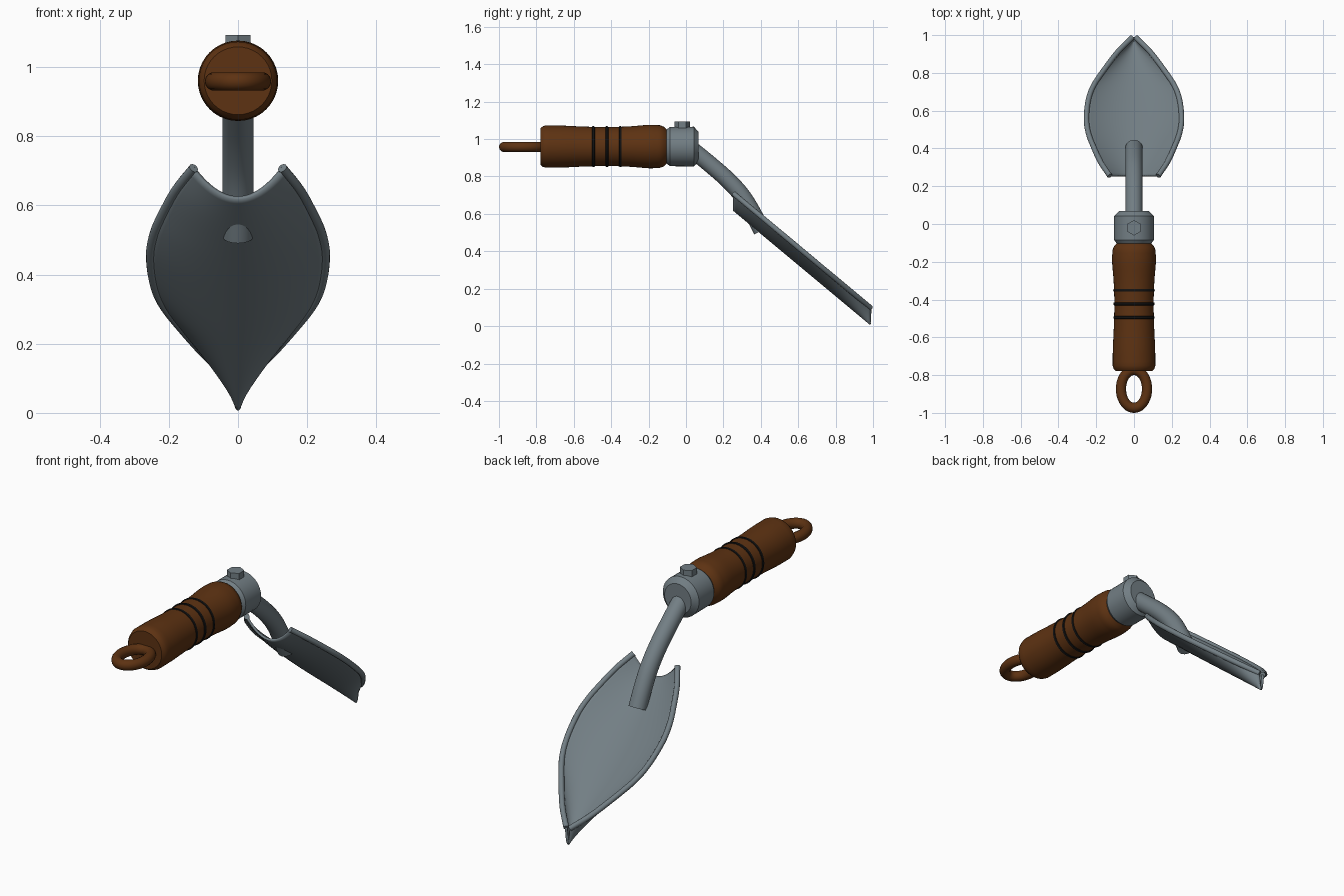
import bpy, bmesh, math
from mathutils import Vector

if "Cube" in bpy.data.objects:
    bpy.data.objects.remove(bpy.data.objects["Cube"])

AXIS_Z = 0.96          # height of the handle axis


def material(name, rgb):
    m = bpy.data.materials.new(name)
    m.diffuse_color = (*rgb, 1)
    m.use_nodes = True
    m.node_tree.nodes["Principled BSDF"].inputs["Base Color"].default_value = m.diffuse_color
    return m


metal = material("steel grey", (0.17, 0.21, 0.232))
wood = material("brown wood", (0.11, 0.032, 0.006))
black = material("black band", (0.006, 0.006, 0.006))


def finish(name, bm, mat, angle=30):
    bmesh.ops.recalc_face_normals(bm, faces=bm.faces)
    me = bpy.data.meshes.new(name)
    bm.to_mesh(me)
    bm.free()
    me.materials.append(mat)
    ob = bpy.data.objects.new(name, me)
    bpy.context.collection.objects.link(ob)
    bpy.ops.object.select_all(action='DESELECT')
    ob.select_set(True)
    bpy.context.view_layer.objects.active = ob
    bpy.ops.object.shade_smooth_by_angle(angle=math.radians(angle))
    return ob


def spline(pts, t):
    """Catmull-Rom through pts, t from 0 to 1."""
    pts = [Vector(p) for p in pts]
    f = min(t * (len(pts) - 1), len(pts) - 1.0001)
    i = int(f)
    f -= i
    b, c = pts[i], pts[i + 1]
    a = pts[i - 1] if i else 2 * b - c
    d = pts[i + 2] if i + 2 < len(pts) else 2 * c - b
    return 0.5 * (2 * b + (c - a) * f + (2 * a - 5 * b + 4 * c - d) * f * f
                  + (3 * b - a - 3 * c + d) * f ** 3)


def bridge(bm, rings, closed=False):
    n = len(rings[0])
    pairs = list(zip(rings, rings[1:])) + ([(rings[-1], rings[0])] if closed else [])
    for p, q in pairs:
        for j in range(n):
            k = (j + 1) % n
            bm.faces.new((p[j], p[k], q[k], q[j]))
    if not closed:
        bm.faces.new(rings[0])
        bm.faces.new(rings[-1])


def lathe(name, profile, mat, seg=40, closed=False):
    """Turn (y, radius) points around the handle axis."""
    bm = bmesh.new()
    rings = [[bm.verts.new((r * math.cos(2 * math.pi * j / seg), y,
                            AXIS_Z + r * math.sin(2 * math.pi * j / seg)))
              for j in range(seg)] for y, r in profile]
    bridge(bm, rings, closed)
    return finish(name, bm, mat)


def tube(name, path, radius, mat, seg=16):
    bm = bmesh.new()
    rings = []
    for i, p in enumerate(path):
        t = (path[min(i + 1, len(path) - 1)] - path[max(i - 1, 0)]).normalized()
        u = t.cross(Vector((0, 0, 1))).normalized()
        v = u.cross(t)
        rings.append([bm.verts.new(p + radius * (u * math.cos(a) + v * math.sin(a)))
                      for a in (2 * math.pi * j / seg for j in range(seg))])
    bridge(bm, rings)
    return finish(name, bm, mat, 40)


# wooden handle with a gentle waist
grip = [(-0.75, 0.113), (-0.66, 0.112), (-0.55, 0.107), (-0.42, 0.104),
        (-0.30, 0.108), (-0.20, 0.116), (-0.14, 0.114)]
body = [tuple(spline(grip, i / 24)) for i in range(25)]
lathe("handle", [(-0.778, 0.098), (-0.766, 0.108)] + body + [(-0.12, 0.107), (-0.102, 0.09)], wood)

# three black bands
for i, y in enumerate((-0.495, -0.423, -0.351)):
    ring = [(y + 0.008 * math.cos(a), 0.104 + 0.006 * math.sin(a))
            for a in (2 * math.pi * k / 8 for k in range(8))]
    lathe(f"handle_band_{i + 1}", ring, black, closed=True)

# oval hanging loop
bpy.ops.mesh.primitive_torus_add(major_radius=0.1, minor_radius=0.027, major_segments=40,
                                 minor_segments=14, location=(0, -0.873, 0.958))
loop = bpy.context.object
loop.name = "hanging_loop"
loop.data.materials.append(wood)
for v in loop.data.vertices:      # narrow the ring sideways, keep the tube round
    r = math.hypot(v.co.x, v.co.y)
    v.co.x -= v.co.x / r * 0.031
bpy.ops.object.shade_smooth()

# metal collar and hexagonal bolt
lathe("collar", [(-0.108, 0.088), (-0.085, 0.105), (0.042, 0.106), (0.068, 0.078)], metal)
bm = bmesh.new()
bmesh.ops.create_cone(bm, cap_ends=True, segments=6, radius1=0.041, radius2=0.041, depth=0.06)
for v in bm.verts:
    v.co += Vector((0, -0.02, 1.063))
finish("bolt", bm, metal)

# bent shaft
bend = [(0, 0.03, 0.945), (0, 0.12, 0.872), (0, 0.22, 0.785),
        (0, 0.30, 0.697), (0, 0.36, 0.60), (0, 0.405, 0.51)]
tube("shaft", [spline(bend, i / 24) for i in range(25)], 0.045, metal, 28)

# blade: sloping trough whose half width follows an outline of (half width, y)
outline = [(0.128, 0.255), (0.178, 0.33), (0.215, 0.41), (0.241, 0.48), (0.252, 0.555),
           (0.243, 0.65), (0.218, 0.725), (0.170, 0.80), (0.087, 0.91), (0.010, 0.987)]
ROWS, COLS, SAG = 45, 24, 0.086


def blade_point(t, u):
    w, y = spline(outline, t)
    return Vector((u * w, y, 0.712 - (y - 0.25) * 0.834 - SAG * (1 - u * u)))


bm = bmesh.new()
grid = [[bm.verts.new(blade_point(i / ROWS, 2 * j / COLS - 1)) for j in range(COLS + 1)]
        for i in range(ROWS + 1)]
for i in range(ROWS):
    for j in range(COLS):
        bm.faces.new((grid[i][j], grid[i][j + 1], grid[i + 1][j + 1], grid[i + 1][j]))
blade = finish("blade", bm, metal, 50)
mod = blade.modifiers.new("thickness", 'SOLIDIFY')
mod.thickness = 0.012
mod.offset = 0

# rolled rims along both blade edges
for side, u in (("left", -1), ("right", 1)):
    tube(f"blade_rim_{side}", [blade_point(i / ROWS, u) for i in range(ROWS + 1)], 0.014, metal, 12)
